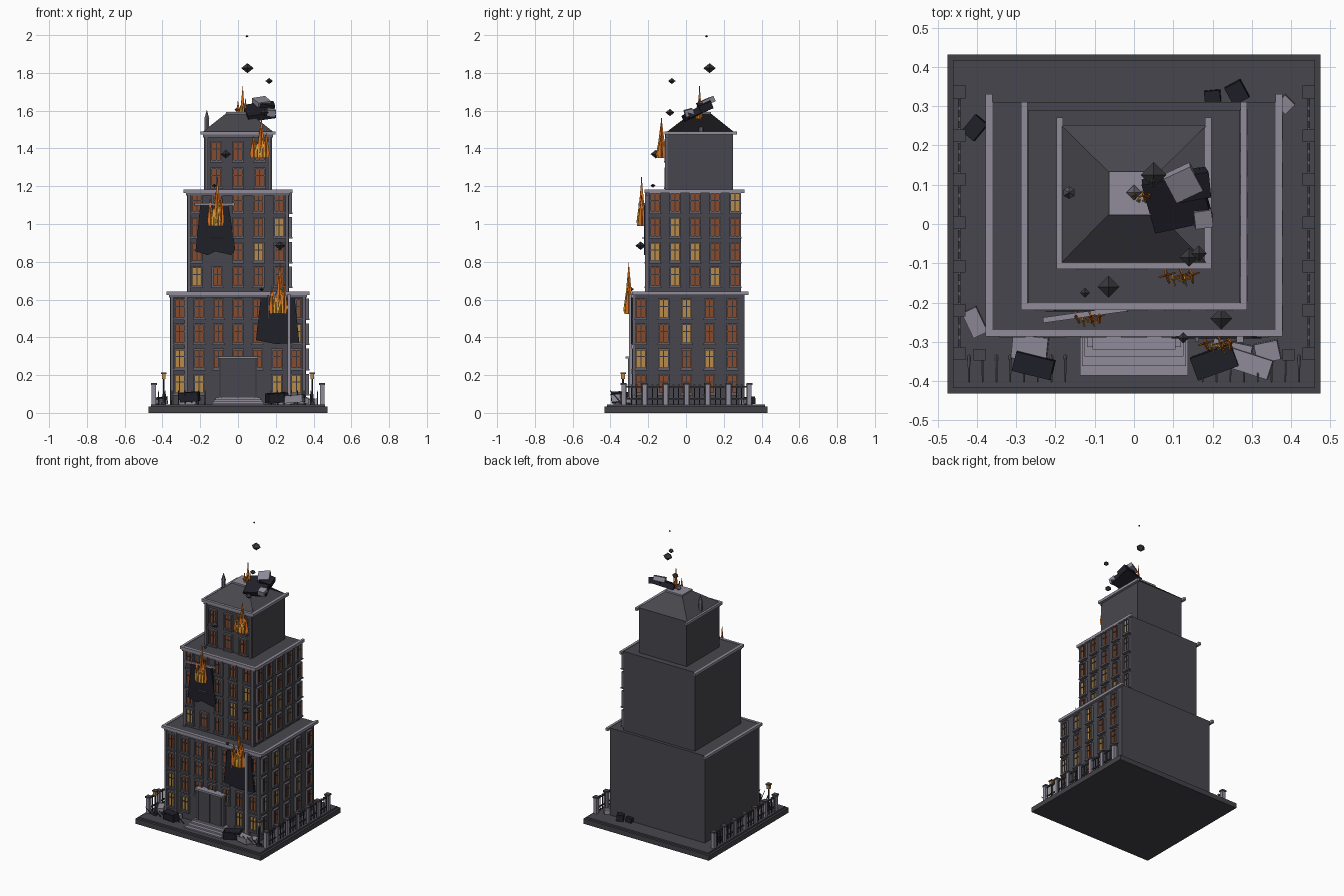
import bpy, bmesh, math
from mathutils import Matrix, Euler

cube = bpy.data.objects.get("Cube")
if cube:
    bpy.data.objects.remove(cube)

# Colours
COLOURS = {
    "wall_grey": (0.064, 0.062, 0.074),
    "base_grey": (0.055, 0.053, 0.062),
    "pale_stone": (0.28, 0.26, 0.32),
    "frame_grey": (0.125, 0.118, 0.143),
    "charcoal": (0.014, 0.014, 0.022),
    "iron": (0.038, 0.038, 0.046),
    "dim_glass": (0.24, 0.07, 0.026),
    "lit_glass": (0.48, 0.26, 0.065),
    "flame_orange": (0.90, 0.21, 0.015),
    "flame_yellow": (0.90, 0.45, 0.05),
}
MATS, INDEX = [], {}
for name, rgb in COLOURS.items():
    m = bpy.data.materials.new(name)
    m.use_nodes = True
    m.diffuse_color = (*rgb, 1)
    m.node_tree.nodes["Principled BSDF"].inputs["Base Color"].default_value = (*rgb, 1)
    m.node_tree.nodes["Principled BSDF"].inputs["Roughness"].default_value = 0.9
    INDEX[name] = len(MATS)
    MATS.append(m)


class Part:
    """Collects simple solids into one named object."""
    def __init__(self, name):
        self.name, self.bm = name, bmesh.new()

    def paint(self, verts, mat):
        for f in {f for v in verts for f in v.link_faces}:
            f.material_index = INDEX[mat]

    def place(self, loc, rot):
        return Matrix.Translation(loc) @ Euler([math.radians(a) for a in rot]).to_matrix().to_4x4()

    def box(self, loc, size, mat, rot=(0, 0, 0)):
        mx = self.place(loc, rot) @ Matrix.Diagonal((*size, 1))
        self.paint(bmesh.ops.create_cube(self.bm, size=1, matrix=mx)["verts"], mat)

    def cone(self, loc, r1, r2, h, mat, sides=4, rot=(0, 0, 0)):
        mx = self.place(loc, rot) @ Matrix.Translation((0, 0, h / 2))
        self.paint(bmesh.ops.create_cone(self.bm, cap_ends=True, segments=sides, radius1=r1,
                                         radius2=r2, depth=h, matrix=mx)["verts"], mat)

    def gem(self, loc, r, mat):
        self.cone(loc, r, 0, r * 0.8, mat)
        self.cone(loc, r, 0, r * 0.8, mat, rot=(180, 0, 0))

    def plate(self, points, y, depth, mat, mx=Matrix()):
        front = [self.bm.verts.new((x, y, z)) for x, z in points]
        face = self.bm.faces.new(front)
        ext = bmesh.ops.extrude_face_region(self.bm, geom=[face])["geom"]
        back = [g for g in ext if isinstance(g, bmesh.types.BMVert)]
        bmesh.ops.translate(self.bm, verts=back, vec=(0, depth, 0))
        bmesh.ops.transform(self.bm, verts=front + back, matrix=mx)
        self.paint(front + back, mat)

    def tongue(self, loc, w, h, mat, lean):
        """Two crossed flat blades."""
        for turn in (15, 105):
            mx = self.place(loc, (0, lean, 0)) @ self.place((0, 0, 0), (0, 0, turn))
            self.plate([(-w * 0.8, 0), (w * 0.8, 0), (w, h * 0.2), (0, h), (-w, h * 0.2)],
                       -0.002, 0.004, mat, mx)

    def done(self):
        bmesh.ops.recalc_face_normals(self.bm, faces=self.bm.faces)
        me = bpy.data.meshes.new(self.name)
        self.bm.to_mesh(me)
        self.bm.free()
        for m in MATS:
            me.materials.append(m)
        bpy.context.collection.objects.link(bpy.data.objects.new(self.name, me))


# Ground slab with a slightly inset pavement
p = Part("ground_slab")
p.box((0, 0, 0.017), (0.95, 0.864, 0.034), "base_grey")
p.box((0, 0, 0.039), (0.92, 0.834, 0.01), "wall_grey")
p.done()

# Tiers: half width, front, back, bottom, top
TIERS = {
    "lower": (0.36, -0.27, 0.31, 0.04, 0.63),
    "middle": (0.27, -0.202, 0.29, 0.63, 1.17),
    "upper": (0.18, -0.098, 0.25, 1.17, 1.478),
}
PILASTERS = {"lower": (0.275, 0.35), "middle": (0.259,), "upper": (0.168,)}
for name, (w, y0, y1, z0, z1) in TIERS.items():
    p = Part(name + "_tier")
    p.box((0, (y0 + y1) / 2, (z0 + z1 + 0.01) / 2), (2 * w, y1 - y0, z1 + 0.01 - z0), "wall_grey")
    p.done()
    # Cornice on the front and flanks only
    p = Part(name + "_cornice")
    p.box((0, y0 - 0.008, z1 + 0.004), (2 * w + 0.034, 0.017, 0.018), "pale_stone")
    for s in (-1, 1):
        p.box((s * (w + 0.009), (y0 + y1) / 2 + 0.003, z1 + 0.004),
              (0.017, y1 - y0 + 0.036, 0.018), "pale_stone")
    p.box((0, y0 - 0.004, z1 - 0.012), (2 * w + 0.01, 0.012, 0.014), "frame_grey")
    p.done()
    p = Part(name + "_pilasters")
    for x in PILASTERS[name]:
        for s in (-1, 1):
            p.box((s * x, y0 - 0.006, (z0 + z1) / 2), (0.016, 0.016, z1 - z0), "frame_grey")
    p.done()


# Windows: u runs along the wall, the other axis sticks out of it
def window(part, side, wall, u, z, lit):
    def bar(du, dz, wide, high, out, mat):
        n = out / 2
        if side:
            part.box((wall + n, u + du, z + dz), (out, wide, high), mat)
        else:
            part.box((u + du, wall - n, z + dz), (wide, out, high), mat)
    bar(0, 0, 0.046, 0.094, 0.006, "lit_glass" if lit else "dim_glass")
    for s in (-1, 1):
        bar(s * 0.026, 0, 0.008, 0.108, 0.016, "frame_grey")
        bar(0, s * 0.05, 0.06, 0.009, 0.016, "frame_grey")
    bar(0, 0, 0.005, 0.094, 0.01, "iron")
    bar(0, 0.012, 0.046, 0.005, 0.01, "iron")
    bar(0, -0.056, 0.066, 0.008, 0.019, "frame_grey")


def spread(mid, step, count):
    return [mid + step * (i - (count - 1) / 2) for i in range(count)]


# Rows run from the top down; # is a brightly lit window
LAYOUT = [
    ("lower", 0, 0, 0.103, 0.352, 0.133, [".......", "......#", "#......", "##...##"]),
    ("lower", 1, 0.003, 0.121, 0.352, 0.133, [".##..", "..#..", "##.#.", "....."]),
    ("middle", 0, 0, 0.109, 0.917, 0.131, [".....", "....#", "...#.", "#...."]),
    ("middle", 1, 0.048, 0.106, 0.917, 0.131, ["....#", ".#...", "###..", ".#.#."]),
    ("upper", 0, 0, 0.115, 1.315, 0.14, ["...", "..."]),
]
for tier, side, mid_u, step_u, mid_z, step_z, rows in LAYOUT:
    p = Part(tier + ("_side_windows" if side else "_front_windows"))
    wall = TIERS[tier][0] if side else TIERS[tier][1]
    for z, row in zip(reversed(spread(mid_z, step_z, len(rows))), rows):
        for u, mark in zip(spread(mid_u, step_u, len(row)), row):
            behind_door = not side and abs(u) < 0.11 and z < 0.2
            burnt = not side and ((0.15 < u < 0.25 and 0.38 < z < 0.6)
                                  or (-0.15 < u < -0.05 and 0.83 < z < 1.02))
            if not (behind_door or burnt):
                window(p, side, wall, u, z, mark == "#")
    p.done()

# Burnt breaches in the facade, with broken beams
p = Part("burnt_breaches")
p.plate([(0.12, 0.61), (0.095, 0.385), (0.2, 0.365), (0.325, 0.37), (0.3, 0.61)], -0.291, 0.025, "charcoal")
p.plate([(-0.2, 1.1), (-0.225, 0.855), (-0.16, 0.835), (-0.12, 0.855), (-0.03, 0.835),
         (-0.015, 0.87), (-0.05, 1.1)], -0.223, 0.025, "charcoal")
p.box((-0.125, -0.23, 1.105), (0.215, 0.014, 0.012), "pale_stone", (0, 0, 8))
p.box((-0.11, -0.227, 0.925), (0.07, 0.01, 0.005), "frame_grey")
p.box((0.27, -0.294, 0.34), (0.018, 0.016, 0.58), "pale_stone")
p.box((0.16, -0.294, 0.56), (0.01, 0.012, 0.13), "frame_grey")
p.done()

# Entrance with double door and steps
p = Part("entrance")
p.box((0, -0.282, 0.175), (0.2, 0.035, 0.23), "wall_grey")
for s in (-1, 1):
    p.box((s * 0.043, -0.302, 0.17), (0.082, 0.008, 0.22), "wall_grey")
    p.box((s * 0.095, -0.302, 0.17), (0.012, 0.012, 0.24), "frame_grey")
p.box((0, -0.295, 0.293), (0.21, 0.05, 0.012), "pale_stone")
p.done()
p = Part("front_steps")
for i in range(4):
    y0 = -0.385 + 0.024 * i
    p.box((0, (y0 - 0.27) / 2, 0.047 + 0.01 * i), (0.276 - 0.012 * i, -0.27 - y0, 0.01), "pale_stone")
p.done()

# Hipped roof, burnt open on one flank, with cap and finial
p = Part("hipped_roof")
rings = [[p.bm.verts.new((x, y, z)) for x, y in ((-w, a), (w, a), (w, b), (-w, b))]
         for w, a, b, z in ((0.186, -0.1, 0.252, 1.489), (0.064, 0.025, 0.132, 1.585))]
for i in (0, 2, 3):
    j = (i + 1) % 4
    p.bm.faces.new((rings[0][i], rings[0][j], rings[1][j], rings[1][i]))
p.bm.faces.new(rings[0])
p.paint(rings[0] + rings[1], "wall_grey")
p.box((0, 0.078, 1.588), (0.128, 0.11, 0.012), "pale_stone")
p.done()
p = Part("roof_finial")
p.cone((-0.165, 0.08, 1.48), 0.013, 0.013, 0.075, "frame_grey", 6)
p.cone((-0.165, 0.08, 1.555), 0.016, 0, 0.05, "frame_grey", 6)
p.done()

# Iron fences between stone posts
p = Part("side_fences")
for s in (-1, 1):
    x = s * 0.445
    for y in spread(0.003, 0.111, 7):
        p.box((x, y, 0.097), (0.024, 0.024, 0.107), "pale_stone")
        p.box((x, y, 0.153), (0.032, 0.032, 0.01), "wall_grey")
    for z in (0.075, 0.138):
        p.box((x, 0.003, z), (0.006, 0.666, 0.008), "iron")
    for y in spread(0.003, 0.0278, 24):
        p.box((x, y, 0.095), (0.005, 0.005, 0.1), "iron")
        p.box((x, y, 0.147), (0.006, 0.012, 0.006), "frame_grey")
p.done()

# Front railings pushed over towards the street
p = Part("leaning_railings")
for s in (-1, 1):
    for i in range(8):
        p.cone((s * (0.175 + 0.035 * i), -0.335, 0.044), 0.004, 0.002, 0.1, "frame_grey", 4, (42, 0, 0))
p.done()

# Street lamps
p = Part("street_lamps")
for s in (-1, 1):
    x, y = s * 0.393, -0.333
    p.box((x, y, 0.05), (0.024, 0.024, 0.015), "iron")
    p.cone((x, y, 0.044), 0.007, 0.005, 0.14, "iron", 6)
    p.box((x, y, 0.193), (0.02, 0.02, 0.026), "lit_glass")
    p.box((x, y, 0.21), (0.03, 0.03, 0.008), "wall_grey")
p.done()

# Fallen masonry on the ground
p = Part("ground_rubble")
for loc, size, turn, mat in [
    ((-0.255, -0.36, 0.085), (0.1, 0.05, 0.05), -14, "charcoal"),
    ((-0.265, -0.315, 0.06), (0.09, 0.06, 0.03), -6, "pale_stone"),
    ((-0.405, -0.25, 0.06), (0.04, 0.07, 0.025), 25, "pale_stone"),
    ((0.205, -0.35, 0.08), (0.11, 0.06, 0.05), 20, "charcoal"),
    ((0.25, -0.32, 0.06), (0.1, 0.04, 0.03), -12, "pale_stone"),
    ((0.295, -0.355, 0.075), (0.11, 0.05, 0.04), -18, "pale_stone"),
    ((0.34, -0.325, 0.065), (0.06, 0.05, 0.03), 12, "pale_stone"),
    ((-0.405, 0.245, 0.065), (0.04, 0.055, 0.04), -40, "charcoal"),
    ((0.2, 0.325, 0.06), (0.04, 0.03, 0.03), 5, "charcoal"),
    ((0.262, 0.335, 0.065), (0.045, 0.05, 0.04), 28, "charcoal"),
    ((0.385, 0.305, 0.06), (0.035, 0.035, 0.03), 45, "pale_stone"),
]:
    p.box(loc, size, mat, (4, -4, turn))
p.done()

# Broken masonry on the roof
p = Part("roof_rubble")
p.box((0.11, 0.06, 1.595), (0.15, 0.14, 0.035), "charcoal", (25, -8, 12))
p.box((0.15, 0.1, 1.625), (0.08, 0.07, 0.04), "charcoal", (22, 10, 10))
p.box((0.125, 0.105, 1.645), (0.075, 0.075, 0.03), "pale_stone", (22, -8, 25))
p.box((0.175, 0.015, 1.59), (0.045, 0.045, 0.035), "pale_stone", (15, 5, 8))
p.gem((0, 0.08, 1.605), 0.02, "frame_grey")
p.done()

# Flames: crossed flat tongues, yellow at the heart
for name, (x, y, z), h, r in [
    ("lower_flame", (0.21, -0.303, 0.525), 0.27, 0.042),
    ("middle_flame", (-0.12, -0.235, 0.99), 0.26, 0.038),
    ("upper_flame", (0.112, -0.13, 1.35), 0.21, 0.045),
    ("roof_flame", (0.018, 0.072, 1.555), 0.175, 0.025),
]:
    p = Part(name)
    for dx, tall in ((-0.6, 0.55), (0.2, 1), (0.7, 0.62)):
        p.tongue((x + dx * r, y, z), r * 0.5, h * tall, "flame_orange", 4 * dx)
    for dx, tall in ((-0.25, 0.42), (0.4, 0.5)):
        p.tongue((x + dx * r, y - 0.012, z), r * 0.38, h * tall, "flame_yellow", 0)
    p.done()

# Floating cinders
p = Part("cinders")
for x, y, z, r in [(0.05, 0.125, 1.825, 0.033), (0.165, -0.075, 1.757, 0.02), (0.047, 0.108, 1.994, 0.008),
                   (0.14, -0.085, 1.59, 0.024), (-0.065, -0.16, 1.37, 0.028), (-0.125, -0.175, 1.203, 0.013),
                   (0.222, -0.24, 0.885, 0.028), (0.125, -0.29, 0.655, 0.014)]:
    p.gem((x, y, z), r, "iron")
p.done()
